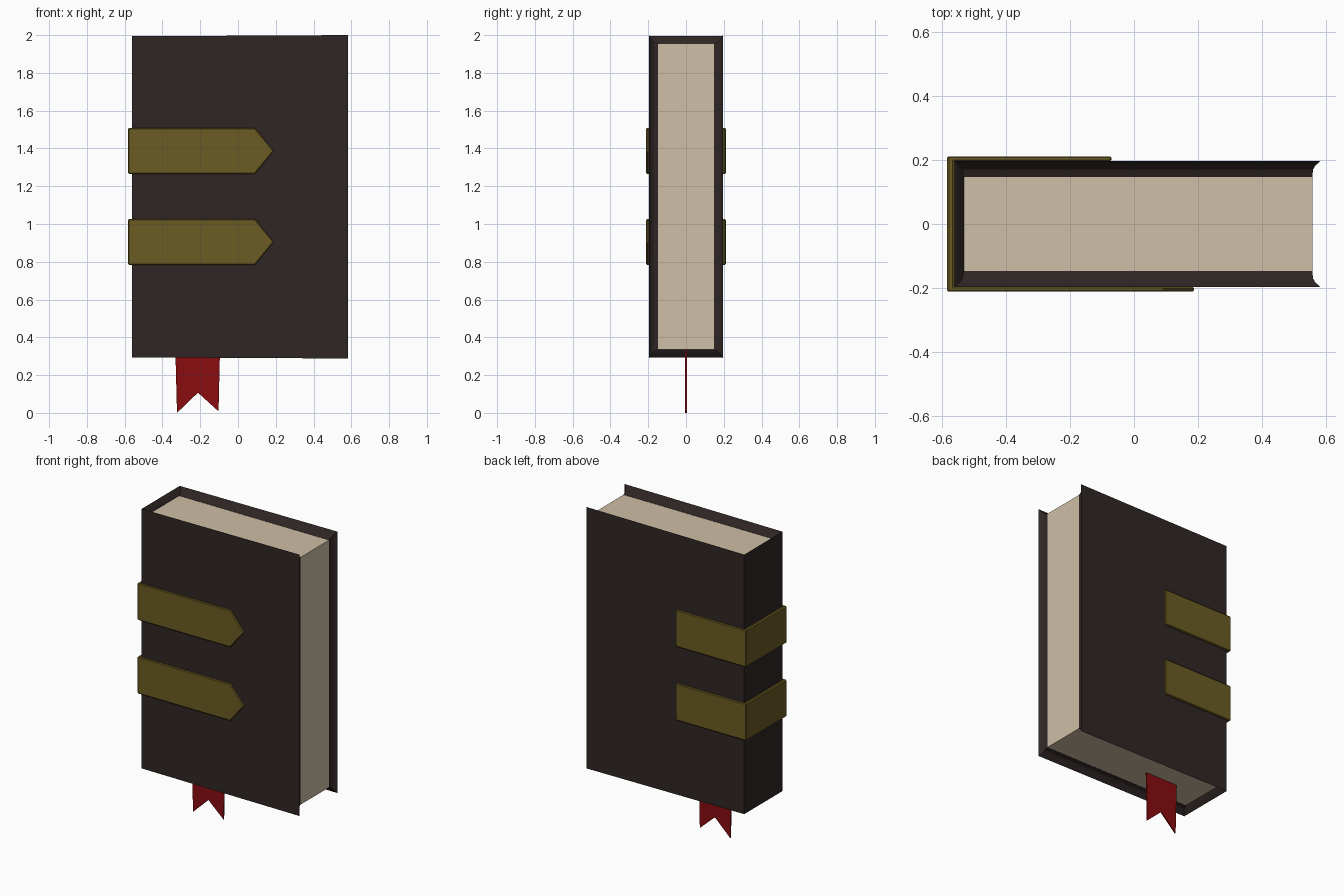
import bpy, bmesh

if "Cube" in bpy.data.objects:
    bpy.data.objects.remove(bpy.data.objects["Cube"])

def material(name, rgb):
    m = bpy.data.materials.new(name)
    m.diffuse_color = (*rgb, 1)
    m.use_nodes = True
    m.node_tree.nodes["Principled BSDF"].inputs["Base Color"].default_value = m.diffuse_color
    return m

LEATHER = material("dark leather", (0.028, 0.019, 0.018))
PAPER = material("cream paper", (0.62, 0.52, 0.38))
BRASS = material("old gold", (0.145, 0.105, 0.016))
RED = material("ribbon red", (0.25, 0.004, 0.005))

def make(name, verts, faces, mat):
    me = bpy.data.meshes.new(name)
    me.from_pydata(verts, [], faces)
    bm = bmesh.new()
    bm.from_mesh(me)
    bmesh.ops.recalc_face_normals(bm, faces=bm.faces)
    bm.to_mesh(me)
    bm.free()
    me.materials.append(mat)
    ob = bpy.data.objects.new(name, me)
    bpy.context.collection.objects.link(ob)
    return ob

def prism(name, profile, y0, y1, mat):
    """Extrude an (x, z) outline along y."""
    n = len(profile)
    verts = [(x, y, z) for y in (y0, y1) for x, z in profile]
    faces = [list(range(n)), list(range(n, 2 * n))]
    faces += [[i, (i + 1) % n, n + (i + 1) % n, n + i] for i in range(n)]
    return make(name, verts, faces, mat)

# Cover: U-shaped shell with a hollowed inner rim; each ring is
# (fore edge x, spine x, half depth, bottom z, top z, corner lift at spine)
rings = [(0.582, -0.56, 0.197, 0.288, 2.0, 0.006),
         (0.566, -0.545, 0.183, 0.309, 1.981, 0.003),
         (0.558, -0.535, 0.170, 0.326, 1.965, 0.0),
         (0.556, -0.53, 0.147, 0.335, 1.957, 0.0)]
verts = []
for xf, xs, d, z0, z1, s in rings:
    path = [(xf, -d, 0), (xs, -d, s), (xs, d, s), (xf, d, 0)]
    verts += [(x, y, z0 + k) for x, y, k in path]
    verts += [(x, y, z1 - k) for x, y, k in reversed(path)]
faces = []
for r in range(len(rings) - 1):
    a, b = r * 8, r * 8 + 8
    faces += [[a + i, a + (i + 1) % 8, b + (i + 1) % 8, b + i] for i in range(8)]
for a in (0, 8 * (len(rings) - 1)):          # outer and inner walls
    faces += [[a + i, a + i + 1, a + 6 - i, a + 7 - i] for i in range(3)]
make("cover", verts, faces, LEATHER)

# Page block
prism("pages", [(-0.531, 0.336), (0.556, 0.336), (0.556, 1.956), (-0.531, 1.956)],
      -0.148, 0.148, PAPER)

# Two straps wrapping the spine, pointed at the front
def strap(name, zc):
    h = 0.121
    xo, xi, tip, back = -0.583, -0.559, 0.19, -0.07
    yo, yi = 0.211, 0.196
    verts, faces = [], []
    for z in (zc - h, zc + h):               # U outline in plan
        verts += [(0.09, -yi, z), (0.09, -yo, z), (xo, -yo, z), (xo, yo, z),
                  (back, yo, z), (back, yi, z), (xi, yi, z), (xi, -yi, z)]
    verts += [(tip, -yi, zc), (tip, -yo, zc)]
    for a in (0, 8):
        faces += [[a, a + 1, a + 2, a + 7], [a + 2, a + 3, a + 6, a + 7],
                  [a + 3, a + 4, a + 5, a + 6]]
        faces.append([a, a + 1, 17, 16])     # pointed end edges
    faces += [[1, 2, 10, 9, 17], [0, 7, 15, 8, 16]]
    faces += [[i, i + 1, i + 9, i + 8] for i in range(2, 7)]
    ob = make(name, verts, faces, BRASS)
    bev = ob.modifiers.new("worn edges", 'BEVEL')
    bev.width = 0.005
    bev.segments = 1

strap("upper_strap", 1.387)
strap("lower_strap", 0.905)

# Swallow-tailed bookmark ribbon
prism("bookmark", [(-0.332, 0.345), (-0.323, 0.0), (-0.212, 0.107),
                   (-0.103, 0.008), (-0.095, 0.345)], -0.004, 0.004, RED)
